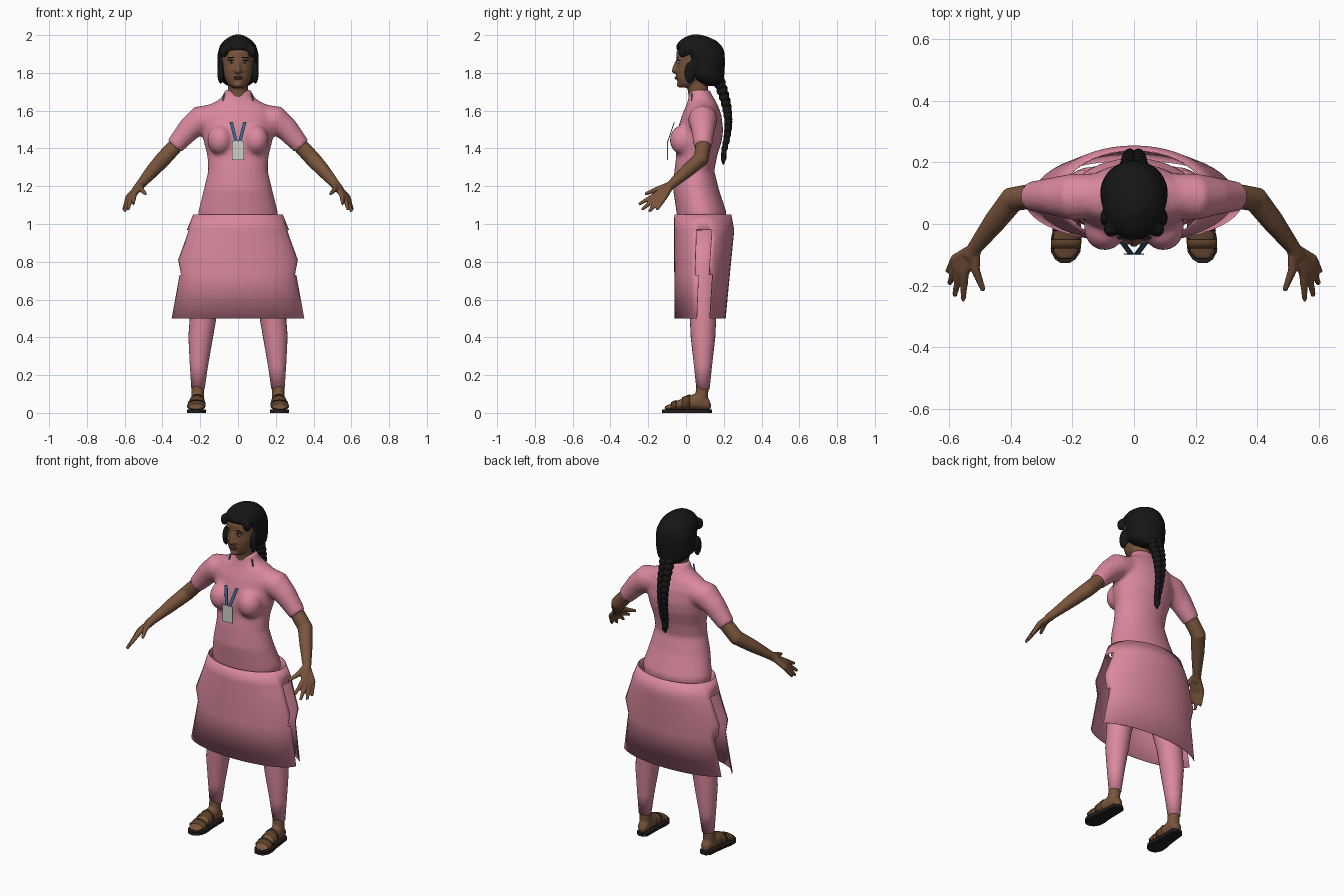
import bpy, bmesh
from math import sin, cos, pi, copysign
from mathutils import Vector

cube = bpy.data.objects.get("Cube")
if cube:
    bpy.data.objects.remove(cube)


def material(name, *rgb):
    m = bpy.data.materials.new(name)
    m.use_nodes = True
    m.diffuse_color = (*rgb, 1)
    bsdf = next(n for n in m.node_tree.nodes if n.type == 'BSDF_PRINCIPLED')
    bsdf.inputs["Base Color"].default_value = (*rgb, 1)
    bsdf.inputs["Roughness"].default_value = 0.8
    return m


PINK = material("pink cloth", .70, .25, .34)
SKIN = material("brown skin", .19, .09, .045)
HAIR = material("black hair", .008, .008, .008)
BLUE = material("blue ribbon", .04, .13, .26)
CARD = material("pale grey card", .62, .62, .60)
STRAP = material("sandal brown", .10, .05, .022)
SOLE = material("dark sole", .018, .013, .012)
LIPS = material("lip brown", .15, .06, .042)
WHITE = material("eye white", .5, .42, .4)


def loft(bm, rings, caps=True):
    loops = [[bm.verts.new(p) for p in r] for r in rings]
    n = len(loops[0])
    for a, b in zip(loops, loops[1:]):
        for i in range(n):
            j = (i + 1) % n
            bm.faces.new((a[i], a[j], b[j], b[i]))
    if caps:
        bm.faces.new(loops[0])
        bm.faces.new(loops[-1])


def level(z, rx, yf, yb, n=32, power=1.0):
    """Horizontal oval from its half width and front and back limits."""
    pts = []
    for i in range(n):
        c, s = cos(2 * pi * i / n), sin(2 * pi * i / n)
        c, s = (copysign(abs(v) ** power, v) for v in (c, s))
        pts.append(Vector((rx * c, (yf + yb) / 2 + (yb - yf) / 2 * s, z)))
    return pts


def tube(bm, path, n=16, side=1):
    """Round limb through (x, y, z, radius) points."""
    pts = [Vector((p[0] * side, p[1], p[2])) for p in path]
    rings = []
    for i, p in enumerate(pts):
        d = (pts[min(i + 1, len(pts) - 1)] - pts[max(i - 1, 0)]).normalized()
        u = d.cross(Vector((0, 1, .01))).normalized()
        v = d.cross(u)
        r = path[i][3]
        rings.append([p + r * (u * cos(2 * pi * k / n) + v * sin(2 * pi * k / n)) for k in range(n)])
    loft(bm, rings)


def ball(bm, center, size):
    new = bmesh.ops.create_uvsphere(bm, u_segments=16, v_segments=10, radius=1)["verts"]
    bmesh.ops.scale(bm, vec=size, verts=new)
    bmesh.ops.translate(bm, vec=center, verts=new)


def finish(name, bm, mat, voxel=0, mirror=False, smooth=True, subsurf=0, thick=0):
    bmesh.ops.recalc_face_normals(bm, faces=bm.faces[:])
    me = bpy.data.meshes.new(name)
    bm.to_mesh(me)
    bm.free()
    me.materials.append(mat)
    for f in me.polygons:
        f.use_smooth = smooth
    ob = bpy.data.objects.new(name, me)
    bpy.context.collection.objects.link(ob)
    if mirror:
        ob.modifiers.new("Mirror", 'MIRROR').use_mirror_merge = False
    if thick:
        ob.modifiers.new("Solidify", 'SOLIDIFY').thickness = thick
    if voxel:
        m = ob.modifiers.new("Remesh", 'REMESH')
        m.mode, m.voxel_size, m.use_smooth_shade = 'VOXEL', voxel, True
        m = ob.modifiers.new("Smooth", 'SMOOTH')
        m.factor, m.iterations = .5, 5
    if subsurf:
        m = ob.modifiers.new("Subdivision", 'SUBSURF')
        m.levels = m.render_levels = subsurf
    return ob


# Fitted top with bust and short sleeves
bm = bmesh.new()
loft(bm, [level(*s) for s in (
    (.90, .19, -.03, .20), (1.06, .212, -.05, .215), (1.18, .182, -.068, .175),
    (1.28, .158, -.062, .15), (1.36, .162, -.052, .165), (1.44, .182, -.055, .19),
    (1.50, .19, -.045, .197), (1.58, .195, -.02, .187), (1.625, .165, 0, .17),
    (1.655, .105, .01, .155), (1.68, .08, .015, .14), (1.71, .07, .02, .125))])
for s in (1, -1):
    ball(bm, (.095 * s, -.015, 1.445), (.068, .072, .08))
    tube(bm, ((.13, .09, 1.56, .075), (.2, .088, 1.55, .077), (.26, .09, 1.5, .063),
              (.338, .09, 1.41, .048)), side=s)
finish("tunic_top", bm, PINK, voxel=.011)

# Trouser legs
bm = bmesh.new()
tube(bm, ((.1, .09, .95, .1), (.14, .09, .75, .095), (.182, .09, .53, .071), (.198, .09, .4, .065),
          (.207, .09, .25, .048), (.212, .09, .125, .035)), n=24)
finish("trouser_legs", bm, PINK, mirror=True)

# Skirt: two curved panels, slit at the sides below the waistband
bm = bmesh.new()
loft(bm, [level(*s, n=48) for s in (
    (1.05, .238, -.062, .24), (.97, .27, -.063, .255), (.93, .283, -.063, .252),
    (.81, .328, -.063, .24), (.73, .312, -.062, .232), (.5, .354, -.06, .21))], caps=False)
slit = []
for f in bm.faces:
    c = f.calc_center_median()
    if c.z < .96 and abs(c.y - .09) < .037 and abs(c.x) > .2:
        slit.append(f)
bmesh.ops.delete(bm, geom=slit, context='FACES')
finish("skirt_panels", bm, PINK, thick=.004)

# Bare arms and hands
bm = bmesh.new()
wrist = (.515, -.075, 1.21)
tube(bm, ((.27, .09, 1.49, .04), (.335, .09, 1.41, .041), (.395, .08, 1.345, .042),
          (.45, .01, 1.285, .037), (*wrist, .025), (.535, -.105, 1.185, .024)))
for knuckle, tip in (((.55, -.16, 1.155), (.555, -.25, 1.105)), ((.565, -.15, 1.145), (.583, -.235, 1.075)),
                     ((.576, -.133, 1.14), (.6, -.195, 1.065)), ((.582, -.113, 1.142), (.606, -.155, 1.075)),
                     ((.515, -.15, 1.185), (.488, -.218, 1.158))):
    tube(bm, ((*wrist, .018), (*knuckle, .0155), (*tip, .009)), n=10)
finish("arms_and_hands", bm, SKIN, voxel=.006, mirror=True)


# Feet with sandals
def foot_ring(y, half, top, grow=0, n=20):
    x = .213 - (y - .09) * .05
    mid = (.016 + top) / 2
    return [Vector((x + (half + grow) * cos(2 * pi * i / n), y,
                    mid + ((top - .016) / 2 + grow) * sin(2 * pi * i / n))) for i in range(n)]


bm = bmesh.new()
loft(bm, [foot_ring(*s) for s in ((.132, .014, .05), (.12, .029, .075), (.07, .036, .105), (.02, .038, .095),
                                  (-.04, .044, .068), (-.09, .043, .045), (-.113, .026, .035))])
tube(bm, ((.212, .088, .17, .033), (.213, .085, .11, .034), (.213, .08, .05, .034)))
finish("feet", bm, SKIN, voxel=.007, mirror=True)

bm = bmesh.new()
for a, b in (((.02, .038, .095), (-.022, .043, .078)), ((-.05, .045, .066), (-.08, .045, .052))):
    loft(bm, [foot_ring(*a, grow=.004), foot_ring(*b, grow=.004)])
finish("sandal_straps", bm, STRAP, mirror=True)

bm = bmesh.new()
outline = ((.137, .015), (.12, .034), (.06, .038), (0, .042), (-.05, .05), (-.09, .048), (-.115, .033), (-.127, .014))
edge = [(s * w, y) for s, row in ((1, outline), (-1, outline[::-1])) for y, w in row]
loft(bm, [[Vector((.213 - (y - .09) * .05 + w, y, z)) for w, y in edge] for z in (0, .018)])
finish("sandal_soles", bm, SOLE, mirror=True, smooth=False)

# Head with neck, nose and brow
bm = bmesh.new()
loft(bm, [level(*s) for s in (
    (1.722, .03, -.03, .03), (1.74, .053, -.041, .07), (1.77, .07, -.05, .11),
    (1.81, .081, -.054, .14), (1.855, .086, -.05, .165), (1.91, .086, -.052, .17),
    (1.95, .07, -.03, .15), (1.975, .035, 0, .11))])
tube(bm, ((0, .075, 1.62, .058), (0, .065, 1.70, .054), (0, .055, 1.78, .056)))
tube(bm, ((0, -.045, 1.865, .009), (0, -.06, 1.825, .013), (0, -.062, 1.812, .017), (0, -.045, 1.802, .014)))
for s in (1, -1):
    ball(bm, (.016 * s, -.05, 1.812), (.011, .013, .009))
    ball(bm, (.035 * s, -.034, 1.876), (.026, .016, .008))
ball(bm, (0, -.034, 1.738), (.024, .016, .016))
finish("head", bm, SKIN, voxel=.006)

# Facial features
bm = bmesh.new()
for z, w in ((1.777, .024), (1.769, .021)):
    ball(bm, (0, -.049, z), (w, .011, .005))
finish("lips", bm, LIPS)
bm = bmesh.new()
ball(bm, (.035, -.041, 1.857), (.013, .008, .007))
finish("eyes", bm, WHITE, mirror=True)
bm = bmesh.new()
ball(bm, (.035, -.046, 1.857), (.006, .005, .006))
ball(bm, (.035, -.041, 1.865), (.016, .007, .003))
ball(bm, (.037, -.045, 1.882), (.02, .006, .003))
finish("pupils_lashes_and_brows", bm, HAIR, mirror=True)

# Hair cap, side locks and braid
bm = bmesh.new()
loft(bm, [level(*s) for s in (
    (1.73, .055, .1, .19), (1.755, .09, .05, .2), (1.79, .106, .005, .203),
    (1.85, .11, -.003, .207), (1.9, .109, -.018, .205), (1.922, .103, -.05, .2), (1.945, .096, -.052, .188),
    (1.97, .077, -.035, .162), (1.99, .048, -.005, .12), (2.003, .018, .03, .075))])
for s in (1, -1):
    ball(bm, (.092 * s, .02, 1.8), (.018, .03, .06))
    ball(bm, (.075 * s, -.018, 1.915), (.024, .025, .035))
finish("hair_cap", bm, HAIR, voxel=.008)

bm = bmesh.new()
count = 13
for i in range(count):
    t = i / (count - 1)
    z = 1.75 - .39 * t
    y = .18 + .035 * sin(pi * min(t * 1.05, 1)) + .018 * t
    r = .036 * (1 - .6 * t)
    for s in (1, -1):
        new_from = len(bm.verts)
        ball(bm, (s * r * .55, y, z - (.014 if s > 0 else 0)), (r * .8, r * .85, .026))
tube(bm, ((0, .2, 1.38, .014), (0, .2, 1.35, .016), (0, .197, 1.315, .004)), n=10)
finish("braid", bm, HAIR)


# Ribbon and name card
def strip(bm, a, b, width):
    w, d = Vector((width / 2, 0, 0)), Vector((0, .002, 0))
    loft(bm, [[Vector(p) + k for k in (-w - d, w - d, w + d, -w + d)] for p in (a, b)])


bm = bmesh.new()
strip(bm, (.036, -.062, 1.54), (.01, -.097, 1.435), .018)
strip(bm, (.08, .03, 1.65), (.072, .032, 1.69), .007)
finish("ribbon", bm, BLUE, mirror=True, smooth=False)
bm = bmesh.new()
strip(bm, (0, -.098, 1.34), (0, -.098, 1.44), .066)
finish("name_card", bm, CARD, smooth=False)
